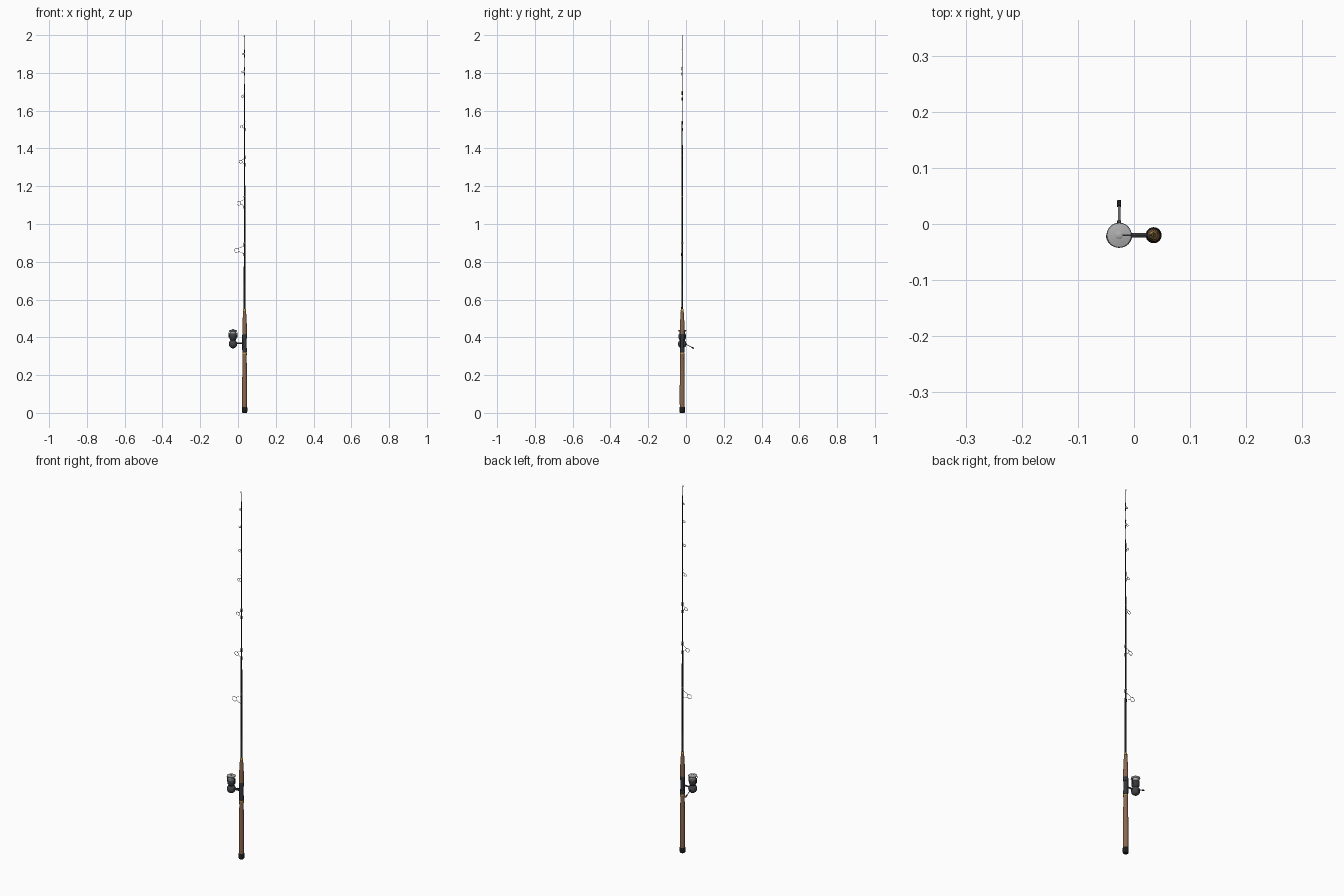
import bpy, bmesh, math
from mathutils import Vector

if "Cube" in bpy.data.objects:
    bpy.data.objects.remove(bpy.data.objects["Cube"])

RX, RY = 0.035, -0.02      # rod axis
SX = -0.0265               # reel axis


def mat(name, c):
    m = bpy.data.materials.new(name)
    m.diffuse_color = (*c, 1)
    m.use_nodes = True
    m.node_tree.nodes["Principled BSDF"].inputs["Base Color"].default_value = m.diffuse_color
    return m


CORK = mat("cork brown", (0.26, 0.14, 0.08))
BLACK = mat("rubber black", (0.012, 0.012, 0.012))
BLANK = mat("blank dark green", (0.012, 0.02, 0.015))
SEAT = mat("seat charcoal", (0.035, 0.038, 0.045))
BODY = mat("reel dark grey", (0.055, 0.058, 0.065))
SILVER = mat("silver grey", (0.42, 0.42, 0.43))
STEEL = mat("steel grey", (0.25, 0.25, 0.26))
GOLD = mat("gold", (0.55, 0.33, 0.08))


def finish(name, bm, m):
    bmesh.ops.recalc_face_normals(bm, faces=bm.faces)
    me = bpy.data.meshes.new(name)
    bm.to_mesh(me)
    bm.free()
    me.materials.append(m)
    o = bpy.data.objects.new(name, me)
    bpy.context.collection.objects.link(o)
    bpy.ops.object.select_all(action='DESELECT')
    o.select_set(True)
    bpy.context.view_layer.objects.active = o
    bpy.ops.object.shade_smooth_by_angle(angle=math.radians(40))
    return o


def lathe(name, prof, m, x=RX, y=RY, n=24):
    """Revolve (radius, z) points round a vertical axis, capping both ends."""
    bm = bmesh.new()
    rings = [[bm.verts.new((x + r * math.cos(2 * math.pi * i / n),
                            y + r * math.sin(2 * math.pi * i / n), z)) for i in range(n)]
             for r, z in prof]
    for a, b in zip(rings, rings[1:]):
        for i in range(n):
            bm.faces.new((a[i], a[(i + 1) % n], b[(i + 1) % n], b[i]))
    bm.faces.new(rings[0])
    bm.faces.new(rings[-1])
    return finish(name, bm, m)


def wire(name, pts, r, m, cyclic=False, res=3):
    """Round tube along a list of points."""
    cu = bpy.data.curves.new(name, 'CURVE')
    cu.dimensions = '3D'
    cu.bevel_depth, cu.bevel_resolution, cu.use_fill_caps = r, res, True
    sp = cu.splines.new('POLY')
    sp.points.add(len(pts) - 1)
    for p, q in zip(sp.points, pts):
        p.co = (*q, 1)
    sp.use_cyclic_u = cyclic
    cu.materials.append(m)
    o = bpy.data.objects.new(name, cu)
    bpy.context.collection.objects.link(o)
    return o


def box(name, c, s, m):
    bm = bmesh.new()
    bmesh.ops.create_cube(bm, size=1)
    for v in bm.verts:
        v.co = Vector(c) + Vector(v.co[i] * s[i] for i in range(3))
    o = finish(name, bm, m)
    b = o.modifiers.new("bevel", 'BEVEL')
    b.width, b.segments = min(s) * 0.3, 2
    return o


# Handle, bottom to top
lathe("butt_cap", [(0.011, 0), (0.0135, 0.003), (0.0143, 0.01), (0.0143, 0.026), (0.0135, 0.03)], BLACK)
lathe("rear_grip", [(0.0125, 0.03), (0.0133, 0.05), (0.0132, 0.14), (0.0118, 0.24), (0.0108, 0.29), (0.0115, 0.312)], CORK)
lathe("lower_gold_ring", [(0.0123, 0.312), (0.0123, 0.32)], GOLD)
lathe("reel_seat", [(0.0105, 0.32), (0.0105, 0.415)], SEAT)
lathe("seat_lower_hood", [(0.0118, 0.322), (0.0125, 0.326), (0.0118, 0.343)], SEAT)
lathe("seat_upper_nut", [(0.0118, 0.395), (0.0125, 0.4), (0.0125, 0.412), (0.0118, 0.417)], SEAT)
lathe("fore_grip", [(0.0118, 0.417), (0.0122, 0.43), (0.0112, 0.48), (0.009, 0.52), (0.0075, 0.54)], CORK)
lathe("winding_check", [(0.0078, 0.54), (0.0078, 0.545), (0.0055, 0.55)], GOLD)

# Tapered blank
def blank_r(z):
    return 0.0052 + (0.0012 - 0.0052) * (z - 0.54) / 1.46


lathe("rod_blank", [(blank_r(z), z) for z in (0.54, 0.9, 1.3, 1.7, 1.996)], BLANK, n=16)

# Line guides: ring height, ring radius, ring centre offset from the rod
guides = [(0.86, 0.0125, 0.042), (1.11, 0.0105, 0.03), (1.33, 0.0085, 0.021), (1.515, 0.007, 0.016),
          (1.675, 0.0058, 0.013), (1.805, 0.005, 0.0105), (1.90, 0.0042, 0.009)]
for k, (z, r, d) in enumerate(guides, 1):
    cx, br = RX - d, blank_r(z)
    wire(f"guide_ring_{k}", [(cx + r * math.cos(a * math.pi / 10), RY, z + r * math.sin(a * math.pi / 10))
                             for a in range(20)], 0.0011, STEEL, True)
    h = r * 1.9
    wire(f"guide_upper_leg_{k}", [(cx + r * 0.6, RY, z + r * 0.8), (RX - br, RY, z + h),
                                  (RX - br, RY, z + h + 0.012)], 0.001, STEEL)
    wire(f"guide_lower_leg_{k}", [(cx + r * 0.9, RY, z - r * 0.4), (RX - br, RY, z - h * 0.7),
                                  (RX - br, RY, z - h * 0.7 - 0.01)], 0.0009, STEEL)
    for s, zz in (("upper", z + h + 0.006), ("lower", z - h * 0.7 - 0.005)):
        w = blank_r(zz) + 0.0009
        lathe(f"{s}_thread_wrap_{k}", [(w, zz - 0.008), (w, zz + 0.008)], BLACK, n=16)
    w = blank_r(z) + 0.0012
    zt = z + h + 0.014
    lathe(f"gold_trim_{k}", [(w, zt), (w, zt + 0.003)], GOLD, n=16)

# Tip ring
wire("tip_ring", [(RX - 0.0025 + 0.003 * math.cos(a * math.pi / 8), RY, 1.9962 + 0.003 * math.sin(a * math.pi / 8))
                  for a in range(16)], 0.0008, STEEL, True)

# Reel foot and stem
box("reel_foot", (RX - 0.0115, RY, 0.369), (0.004, 0.009, 0.072), BODY)
wire("reel_stem", [(SX + 0.01, RY, 0.367), (0.0, RY, 0.368), (RX - 0.011, RY, 0.369)], 0.0042, BODY, res=4)

# Reel body: squashed ball with a short neck
lathe("reel_body", [(0.022 * math.cos(t) + 0.0002, 0.365 + 0.023 * math.sin(t))
                    for t in [math.pi * (i / 12 - 0.5) for i in range(13)]], BODY, SX)
lathe("rotor", [(0.013, 0.382), (0.0165, 0.391), (0.0195, 0.395), (0.0195, 0.41), (0.017, 0.414)], SEAT, SX)
lathe("spool", [(0.016, 0.413), (0.019, 0.415), (0.019, 0.418), (0.0155, 0.42), (0.0155, 0.43),
                (0.0215, 0.433), (0.0225, 0.435), (0.0215, 0.437), (0.012, 0.4395), (0.004, 0.4405)], SILVER, SX)
lathe("drag_knob", [(0.007, 0.438), (0.007, 0.442), (0.005, 0.4435)], SILVER, SX)

# Bail arms and wire
for s, side in ((-1, "left"), (1, "right")):
    box(f"bail_arm_{side}", (SX + s * 0.0208, RY, 0.411), (0.004, 0.008, 0.026), SEAT)
wire("bail_wire", [(SX + 0.0225 * math.cos(a), RY - 0.0215 * math.sin(a), 0.422 + 0.012 * math.sin(a))
                   for a in [math.pi * i / 16 for i in range(17)]], 0.001, STEEL)

# Crank and knob
wire("crank_axle", [(SX, RY, 0.365), (SX, 0.006, 0.362)], 0.0035, BODY)
wire("crank_arm", [(SX, 0.0, 0.363), (SX, 0.034, 0.345)], 0.002, STEEL)
wire("crank_knob", [(SX, 0.031, 0.3465), (SX, 0.0415, 0.341)], 0.0036, BLACK, res=4)
